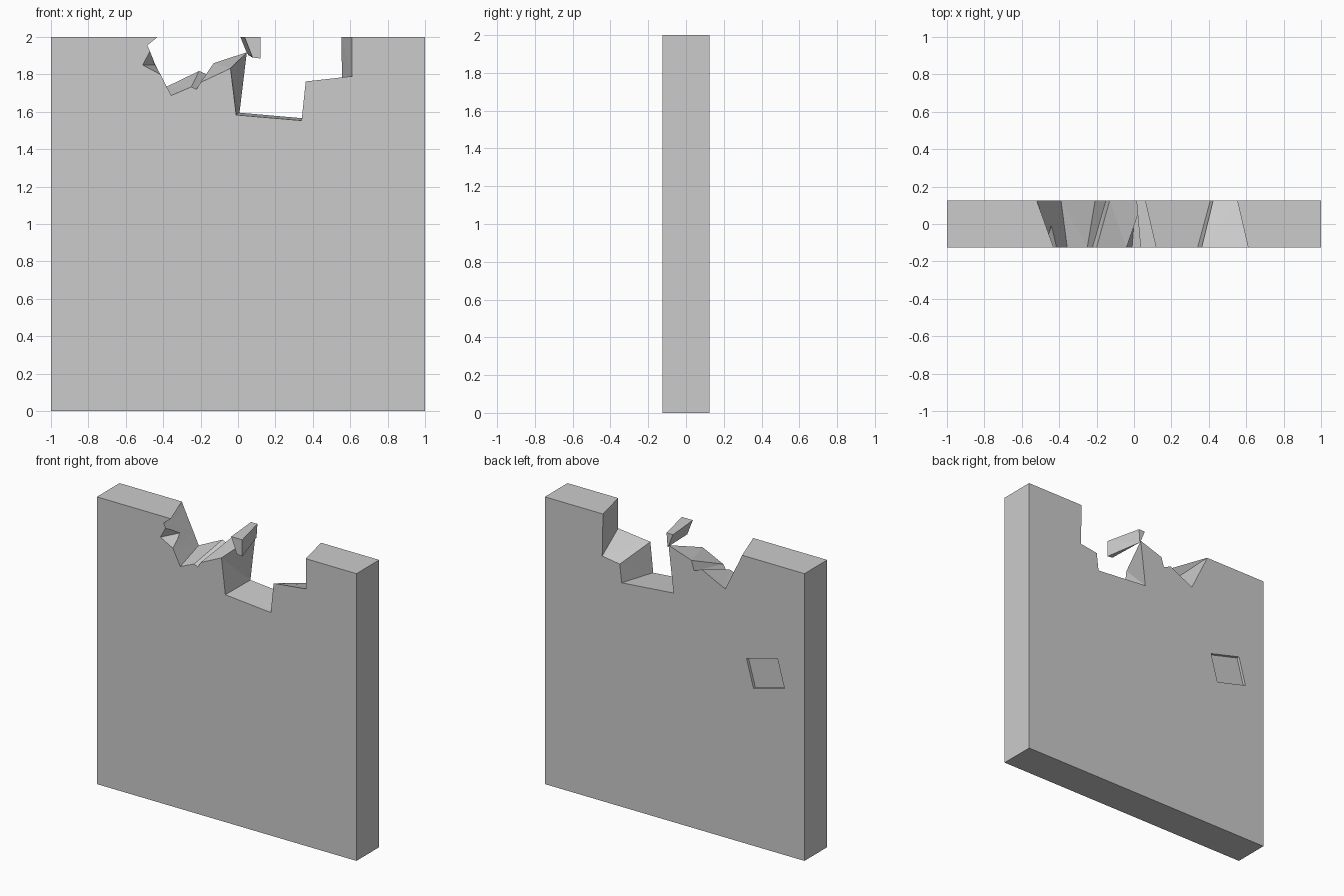
import bpy, bmesh
from mathutils import Vector

if "Cube" in bpy.data.objects:
    bpy.data.objects.remove(bpy.data.objects["Cube"])

HALF = 0.125  # half the wall thickness


def finish(bm, name):
    bm.normal_update()
    bmesh.ops.recalc_face_normals(bm, faces=bm.faces)
    mesh = bpy.data.meshes.new(name)
    bm.to_mesh(mesh)
    bm.free()
    obj = bpy.data.objects.new(name, mesh)
    bpy.context.collection.objects.link(obj)
    return obj


def loft(name, front, back, y0=-HALF, y1=HALF):
    """Solid between a front and a back outline given as (x, z) points."""
    bm = bmesh.new()
    f = [bm.verts.new((x, y0, z)) for x, z in front]
    b = [bm.verts.new((x, y1, z)) for x, z in back]
    bm.faces.new(f)
    bm.faces.new(b[::-1])
    n = len(f)
    for i in range(n):
        j = (i + 1) % n
        bm.faces.new((f[i], b[i], b[j], f[j]))
    bm.normal_update()
    bmesh.ops.triangulate(bm, faces=bm.faces[:])
    return finish(bm, name)


def cut(target, cutter):
    cutter.hide_render = True
    mod = target.modifiers.new(cutter.name, 'BOOLEAN')
    mod.operation = 'DIFFERENCE'
    mod.solver = 'EXACT'
    mod.object = cutter
    bpy.context.view_layer.objects.active = target
    bpy.ops.object.modifier_apply(modifier=mod.name)
    bpy.data.objects.remove(cutter)


# Wall with the broken top edge
corners_left, corners_right = [(-1, 0), (-1, 2)], [(1, 2), (1, 0)]
front_break = [(-.43, 2), (-.485, 1.955), (-.415, 1.80), (-.357, 1.687),
               (-.25, 1.733), (-.222, 1.72), (-.20, 1.757), (-.04, 1.832),
               (-.01, 1.583), (.34, 1.553), (.362, 1.762), (.61, 1.79), (.61, 2)]
back_break = [(-.52, 2), (-.497, 1.95), (-.43, 1.813), (-.39, 1.73),
              (-.208, 1.818), (-.15, 1.793), (-.13, 1.86), (.047, 1.918),
              (.008, 1.595), (.408, 1.56), (.423, 1.686), (.558, 1.706), (.552, 2)]
wall = loft("wall", corners_left + front_break + corners_right,
            corners_left + back_break + corners_right)

# Leaning fragment left on the broken edge
loft("fragment",
     [(.035, 2), (.12, 2), (.12, 1.885), (.078, 1.89)],
     [(.013, 2), (.062, 2), (.055, 1.903), (.045, 1.92)])

# Small chip in the front of the left break
apex = Vector((-.445, 0, 1.85))
rim = [Vector((x, -HALF, z)) for x, z in
       [(-.47, 1.925), (-.51, 1.85), (-.41, 1.797), (-.42, 1.90)]]
bm = bmesh.new()
for p in [apex] + [apex + (p - apex) * 1.1 for p in rim]:
    bm.verts.new(p)
bmesh.ops.convex_hull(bm, input=bm.verts[:])
cut(wall, finish(bm, "chip_cutter"))

# Shallow square recess on the back
square = [(-.554, 1.29), (-.792, 1.353), (-.846, 1.158), (-.608, 1.095)]
cut(wall, loft("recess_cutter", square, square, HALF - .02, HALF + .1))
